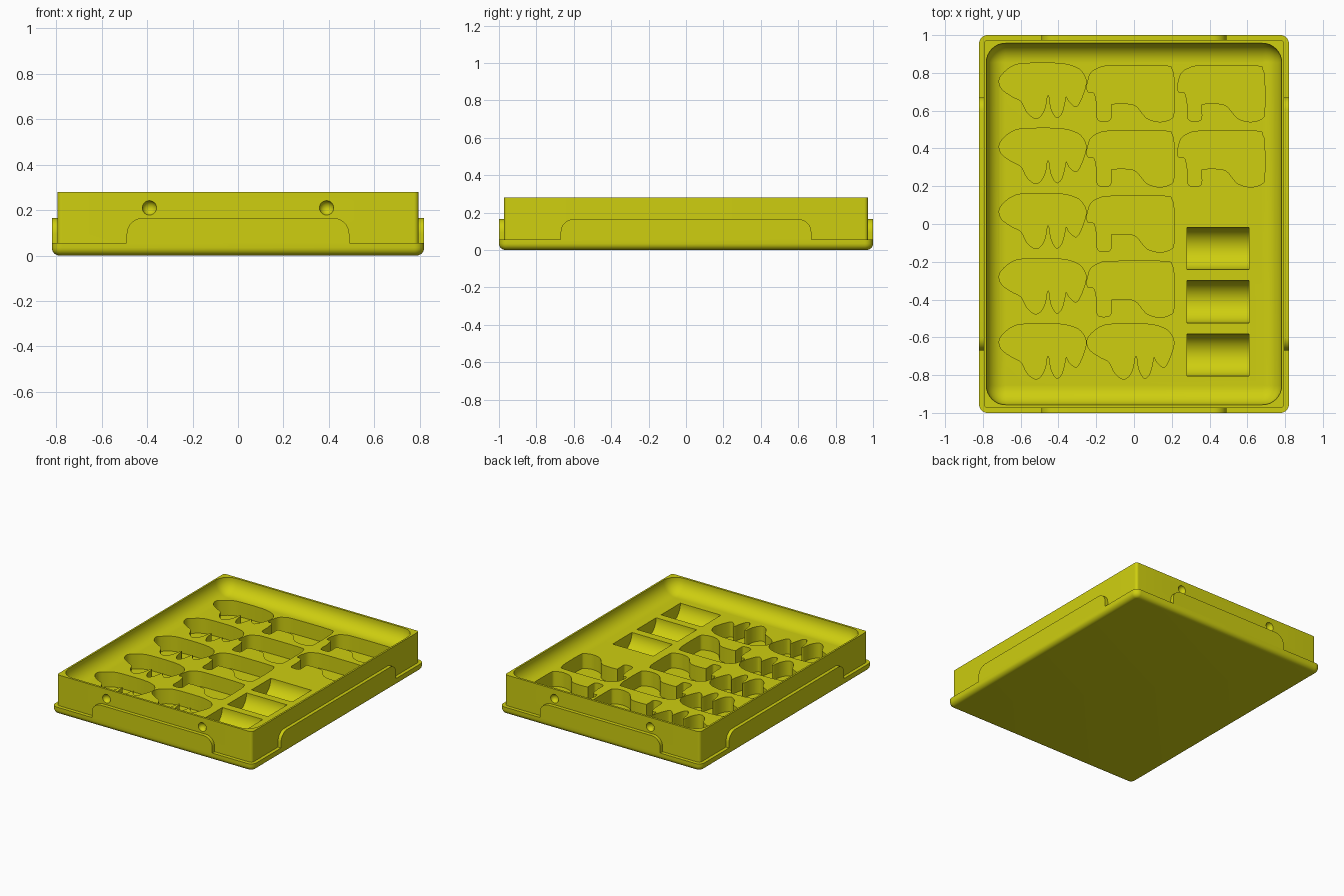
import bpy, bmesh, math
from math import pi, sin, cos
from mathutils import Vector

cube = bpy.data.objects.get("Cube")
if cube:
    bpy.data.objects.remove(cube, do_unlink=True)

yellow = bpy.data.materials.new("olive yellow plastic")
yellow.use_nodes = True
color = (0.62, 0.62, 0.005, 1)
yellow.diffuse_color = color
yellow.node_tree.nodes["Principled BSDF"].inputs["Base Color"].default_value = color


def loft(name, rings):
    """Closed solid through matching rings of points."""
    bm = bmesh.new()
    loops = [[bm.verts.new(p) for p in ring] for ring in rings]
    count = len(loops[0])
    for low, high in zip(loops, loops[1:]):
        for i in range(count):
            j = (i + 1) % count
            bm.faces.new((low[i], low[j], high[j], high[i]))
    bm.faces.new(loops[0][::-1])
    bm.faces.new(loops[-1])
    bmesh.ops.recalc_face_normals(bm, faces=bm.faces)
    mesh = bpy.data.meshes.new(name)
    bm.to_mesh(mesh)
    bm.free()
    mesh.materials.append(yellow)
    obj = bpy.data.objects.new(name, mesh)
    bpy.context.collection.objects.link(obj)
    return obj


def rounded_ring(half_x, half_y, radius, z, steps=8):
    """Rounded rectangle at height z."""
    ring = []
    for k, (sx, sy) in enumerate(((1, 1), (-1, 1), (-1, -1), (1, -1))):
        for i in range(steps + 1):
            a = (k + i / steps) * pi / 2
            ring.append((sx * (half_x - radius) + radius * cos(a),
                         sy * (half_y - radius) + radius * sin(a), z))
    return ring


def smooth_outline(points, steps=4):
    """Closed smooth curve through the points."""
    out, n = [], len(points)
    for i in range(n):
        a, b, c, d = (Vector(points[(i + k) % n]) for k in (-1, 0, 1, 2))
        for s in range(steps):
            t = s / steps
            out.append((2 * b + (c - a) * t + (2 * a - 5 * b + 4 * c - d) * t ** 2
                        + (3 * b - a - 3 * c + d) * t ** 3) / 2)
    return out


def activate(obj):
    bpy.ops.object.select_all(action="DESELECT")
    obj.select_set(True)
    bpy.context.view_layer.objects.active = obj


def smooth(obj):
    activate(obj)
    bpy.ops.object.shade_smooth_by_angle(angle=math.radians(35))


def carve(target, cutter):
    """Subtract the cutter and delete it."""
    cutter.hide_render = True
    mod = target.modifiers.new("carve", "BOOLEAN")
    mod.operation = "DIFFERENCE"
    mod.solver = "EXACT"
    mod.object = cutter
    activate(target)
    bpy.ops.object.modifier_apply(modifier=mod.name)
    bpy.data.objects.remove(cutter, do_unlink=True)


TOP, FLOOR, POCKET = 0.28, 0.175, 0.065
UNIT = 189  # outline points are in steps of 1/UNIT

# Base flange with a rounded lower edge
r = 0.035
rings = []
for i in range(7):
    a = i / 6 * pi / 2
    inset = r * (1 - sin(a))
    rings.append(rounded_ring(0.82 - inset, 1 - inset, 0.045 - inset, r * (1 - cos(a))))
rings.append(rounded_ring(0.82, 1, 0.045, 0.055))
smooth(loft("base_flange", rings))

# Raised tray body
body = loft("tray_body", [rounded_ring(0.795, 0.973, 0.02, z) for z in (0.05, TOP)])

# Recess with a filleted floor
fillet = 0.1
rings = []
for i in range(11):
    a = i / 10 * pi / 2
    inset = fillet * (1 - sin(a))
    rings.append(rounded_ring(0.782 - inset, 0.957 - inset, fillet + 0.002 - inset,
                              FLOOR + fillet * (1 - cos(a))))
rings.append(rounded_ring(0.782, 0.957, fillet + 0.002, TOP + 0.05))
carve(body, loft("recess_cutter", rings))

# Animal shaped pockets, outlines measured from their upper left corner
jagged = [(0, 18), (3, 11), (13, 3), (26, 0), (60, 0), (77, 4), (84, 10), (87, 18),
          (85, 28), (80, 40), (76, 43), (70, 38), (67, 33), (65, 42), (62, 51),
          (57, 54), (52, 45), (50, 33), (48, 33), (46, 44), (42, 52), (36, 55),
          (28, 49), (22, 38), (13, 33), (3, 26)]
blocky = [(1, 15), (4, 7), (12, 2), (24, 0), (78, 0), (85, 4), (87, 14), (87, 46),
          (84, 53), (73, 56), (61, 53), (55, 47), (50, 41), (43, 38), (26, 38),
          (24, 41), (24, 52), (21, 55), (13, 55), (10, 51), (10, 41), (8, 29),
          (5, 26), (1, 26), (0, 21)]


def pocket(shape, left, top):
    outline = smooth_outline([(left + u / UNIT, top - v / UNIT) for u, v in shape])
    carve(body, loft("pocket_cutter", [[(p.x, p.y, z) for p in outline]
                                       for z in (POCKET, TOP + 0.05)]))


PITCH = 0.345
for row in range(5):
    pocket(jagged, -0.714, 0.85 - row * PITCH)
    if row < 4:
        pocket(blocky, -0.249, 0.837 - row * PITCH)
    if row < 2:
        pocket(blocky, 0.231, 0.837 - row * PITCH)
pocket(jagged, -0.249, 0.85 - 4 * PITCH)

# Three half round troughs
for y in (-0.13, -0.412, -0.694):
    bpy.ops.mesh.primitive_cylinder_add(vertices=64, radius=0.112, depth=0.33,
                                        location=(0.445, y, FLOOR),
                                        rotation=(0, pi / 2, 0))
    cutter = bpy.context.object
    cutter.data.materials.append(yellow)
    carve(body, cutter)

# Round grip dimples on front and back
for sx in (-1, 1):
    for sy in (-1, 1):
        bpy.ops.mesh.primitive_uv_sphere_add(segments=32, ring_count=16, radius=0.032,
                                             location=(sx * 0.39, sy * 0.978, 0.21))
        cutter = bpy.context.object
        cutter.data.materials.append(yellow)
        carve(body, cutter)
smooth(body)

# Rounded tabs rising from the flange on all four sides
for k, name in enumerate(("front_tab", "left_tab", "back_tab", "right_tab")):
    half, reach, inner = ((0.49, 1, 0.96), (0.67, 0.82, 0.785))[k % 2]
    bend, height = 0.07, 0.165
    side = [(half, 0.05)]
    for i in range(11):
        a = i / 10 * pi / 2
        side.append((half - bend + bend * cos(a), height - bend + bend * sin(a)))
    profile = side + [(-u, z) for u, z in reversed(side)]
    tab = loft(name, [[(u, -d, z) for u, z in profile] for d in (inner, reach)])
    tab.rotation_euler.z = k * pi / 2
    smooth(tab)
